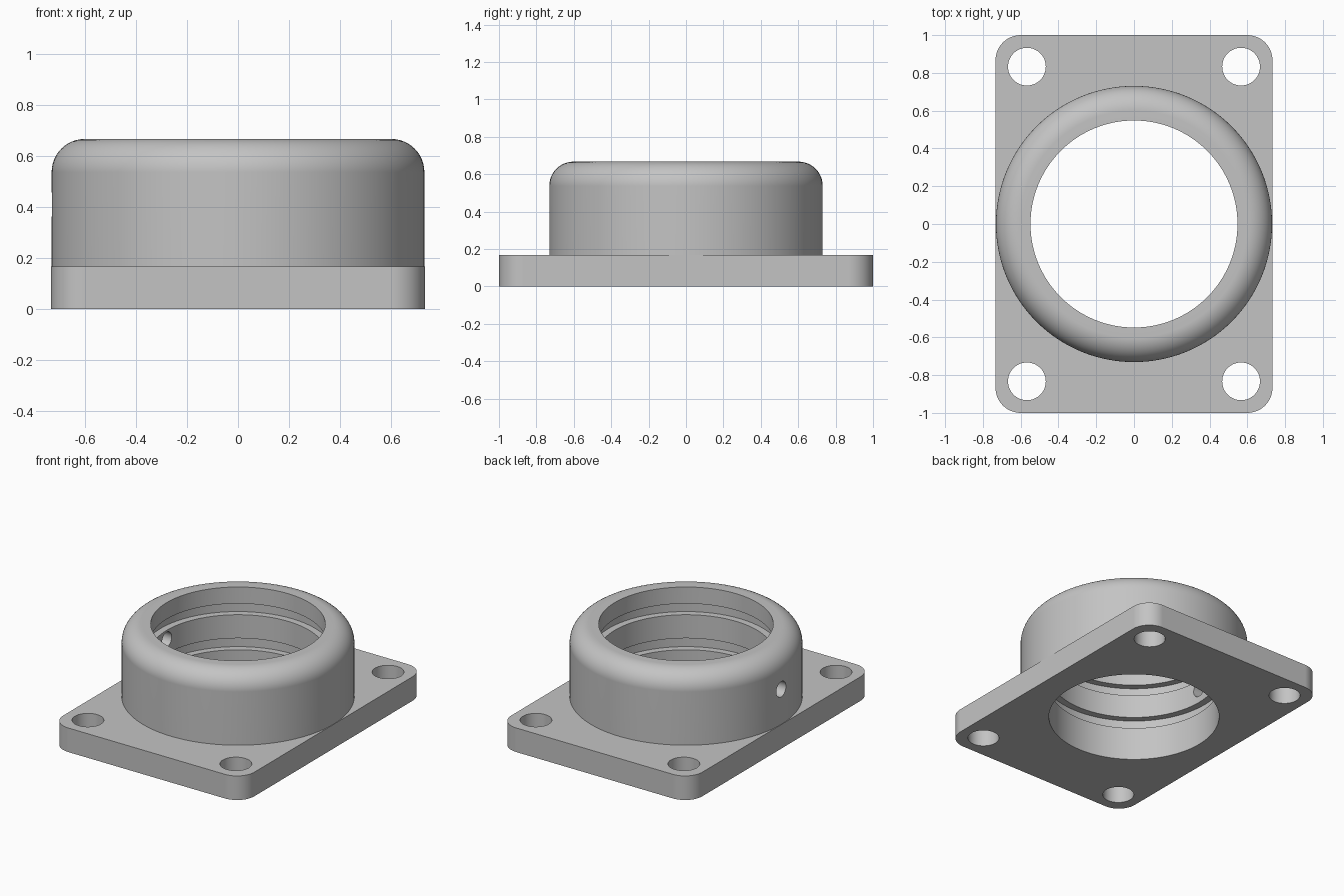
import bpy
import bmesh
import math
from mathutils import Matrix, Vector

cube = bpy.data.objects.get("Cube")
if cube:
    bpy.data.objects.remove(cube, do_unlink=True)

HALF_X, HALF_Y, PLATE_H, TOP = 0.733, 1.0, 0.167, 0.667
RING_R, FILLET, BORE_R, GROOVE_R = 0.731, 0.13, 0.548, 0.595

grey = bpy.data.materials.new("plain_grey")
grey.use_nodes = True
grey.diffuse_color = (0.55, 0.55, 0.55, 1)
grey.node_tree.nodes["Principled BSDF"].inputs["Base Color"].default_value = (0.55, 0.55, 0.55, 1)


def make_object(name, bm):
    bmesh.ops.recalc_face_normals(bm, faces=bm.faces)
    mesh = bpy.data.meshes.new(name)
    bm.to_mesh(mesh)
    bm.free()
    mesh.materials.append(grey)
    obj = bpy.data.objects.new(name, mesh)
    bpy.context.collection.objects.link(obj)
    return obj


def revolve(name, profile, steps=128):
    """Spin an (r, z) profile that starts and ends on the axis."""
    bm = bmesh.new()
    verts = [bm.verts.new((r, 0, z)) for r, z in profile]
    edges = [bm.edges.new(pair) for pair in zip(verts, verts[1:])]
    bmesh.ops.spin(bm, geom=verts + edges, cent=(0, 0, 0), axis=(0, 0, 1),
                   angle=math.tau, steps=steps, use_merge=False)
    bmesh.ops.remove_doubles(bm, verts=bm.verts, dist=1e-4)
    return make_object(name, bm)


def cylinder(name, radius, depth, matrix, segments=48):
    bm = bmesh.new()
    bmesh.ops.create_cone(bm, cap_ends=True, segments=segments, radius1=radius,
                          radius2=radius, depth=depth, matrix=matrix)
    return make_object(name, bm)


def boolean(target, other, operation):
    mod = target.modifiers.new(operation.lower(), 'BOOLEAN')
    mod.operation, mod.object, mod.solver = operation, other, 'EXACT'
    bpy.context.view_layer.objects.active = target
    bpy.ops.object.modifier_apply(modifier=mod.name)
    bpy.data.objects.remove(other, do_unlink=True)


# Flange plate with rounded corners
bm = bmesh.new()
bmesh.ops.create_cube(bm, size=1, matrix=Matrix.Translation((0, 0, PLATE_H / 2))
                      @ Matrix.Diagonal((2 * HALF_X, 2 * HALF_Y, PLATE_H, 1)))
upright = [e for e in bm.edges if abs(e.verts[0].co.z - e.verts[1].co.z) > 0.1]
bmesh.ops.bevel(bm, geom=upright, offset=0.133, segments=12, profile=0.5, affect='EDGES')
housing = make_object("flanged_housing", bm)

# Raised collar with a rounded top edge
arc = [math.pi / 2 * i / 12 for i in range(13)]
outline = [(0, PLATE_H / 2), (RING_R, PLATE_H / 2)]
outline += [(RING_R - FILLET + FILLET * math.cos(a), TOP - FILLET + FILLET * math.sin(a))
            for a in arc]
outline.append((0, TOP))
boolean(housing, revolve("collar", outline), 'UNION')

# Through bore with two inner ring grooves
bore = [(0, -0.1), (BORE_R, -0.1)]
for low, high in ((0.232, 0.312), (0.475, 0.552)):
    bore += [(BORE_R, low), (GROOVE_R, low), (GROOVE_R, high), (BORE_R, high)]
bore += [(BORE_R, 0.8), (0, 0.8)]
boolean(housing, revolve("bore_cutter", bore), 'DIFFERENCE')

# Corner bolt holes
for sx in (-1, 1):
    for sy in (-1, 1):
        place = Matrix.Translation((sx * 0.567, sy * 0.833, 0))
        boolean(housing, cylinder("bolt_hole_cutter", 0.1, 1, place), 'DIFFERENCE')

# Small radial port through one side of the collar
port = Matrix.Translation((-0.65, 0, 0.41)) @ Matrix.Rotation(math.pi / 2, 4, Vector((0, 1, 0)))
boolean(housing, cylinder("port_cutter", 0.053, 0.4, port, 32), 'DIFFERENCE')

# Smooth curved walls, keep machined edges sharp
bpy.ops.object.select_all(action='DESELECT')
housing.select_set(True)
bpy.context.view_layer.objects.active = housing
bpy.ops.object.shade_smooth_by_angle(angle=math.radians(30))
weighted = housing.modifiers.new("weighted_normals", 'WEIGHTED_NORMAL')
weighted.keep_sharp = True
